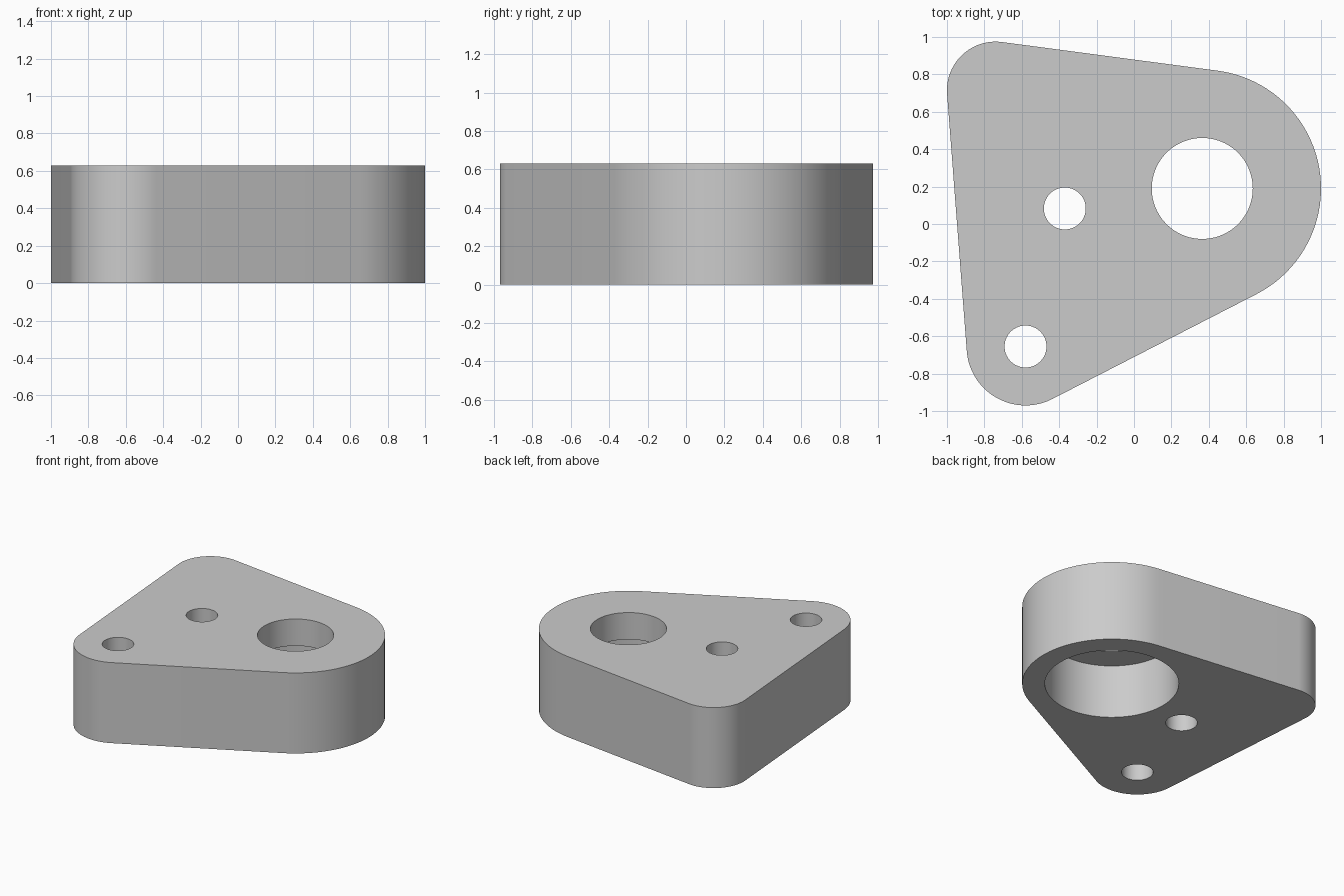
import bpy
import bmesh
from math import acos, atan2, cos, sin, pi, radians
from mathutils import Vector

cube = bpy.data.objects.get("Cube")
if cube:
    bpy.data.objects.remove(cube, do_unlink=True)

HEIGHT = 0.63
STEP = 0.42   # depth of the wide bore from below

grey = bpy.data.materials.new("plain_grey")
grey.use_nodes = True
colour = (0.6, 0.6, 0.6, 1)
grey.diffuse_color = colour
grey.node_tree.nodes["Principled BSDF"].inputs["Base Color"].default_value = colour


def prism(name, points, z0, z1):
    """Extrude a closed outline between two heights."""
    bm = bmesh.new()
    face = bm.faces.new([bm.verts.new((x, y, z0)) for x, y in points])
    top = bmesh.ops.extrude_face_region(bm, geom=[face])["geom"]
    bmesh.ops.translate(bm, vec=(0, 0, z1 - z0),
                        verts=[v for v in top if isinstance(v, bmesh.types.BMVert)])
    bmesh.ops.recalc_face_normals(bm, faces=bm.faces)
    mesh = bpy.data.meshes.new(name)
    bm.to_mesh(mesh)
    bm.free()
    mesh.materials.append(grey)
    obj = bpy.data.objects.new(name, mesh)
    bpy.context.collection.objects.link(obj)
    return obj


def arc(centre, radius, start, end, steps):
    return [(centre[0] + radius * cos(start + (end - start) * i / steps),
             centre[1] + radius * sin(start + (end - start) * i / steps))
            for i in range(steps + 1)]


def tangent_angle(a, b):
    """Direction of the outer tangent's normal between two corner circles."""
    d = Vector(b[0]) - Vector(a[0])
    return atan2(d.y, d.x) - acos((a[1] - b[1]) / d.length)


# Rounded corners, counter-clockwise, joined by straight tangent sides
corners = [((0.365, 0.19), 0.635), ((-0.74, 0.715), 0.26), ((-0.58, -0.655), 0.315)]
outline = []
for i, (centre, radius) in enumerate(corners):
    start = tangent_angle(corners[i - 1], corners[i])
    end = tangent_angle(corners[i], corners[(i + 1) % 3])
    outline += arc(centre, radius, start, start + (end - start) % (2 * pi), 40)
block = prism("mounting_block", outline, 0, HEIGHT)

# Two bolt holes, the main bore and the wider bore from below
holes = [("middle_bolt_hole", (-0.37, 0.083), 0.112, -0.1, 1),
         ("corner_bolt_hole", (-0.58, -0.655), 0.112, -0.1, 1),
         ("main_bore", (0.365, 0.19), 0.27, -0.1, 1),
         ("wide_lower_bore", (0.365, 0.19), 0.475, -0.1, STEP)]
bpy.context.view_layer.objects.active = block
for name, centre, radius, z0, z1 in holes:
    cutter = prism(name, arc(centre, radius, 0, 2 * pi, 96)[:-1], z0, z1)
    cutter.hide_render = True
    mod = block.modifiers.new(name, "BOOLEAN")
    mod.operation = "DIFFERENCE"
    mod.solver = "EXACT"
    mod.object = cutter
    bpy.ops.object.modifier_apply(modifier=mod.name)
    bpy.data.objects.remove(cutter, do_unlink=True)

bpy.ops.object.select_all(action="DESELECT")
block.select_set(True)
bpy.ops.object.shade_smooth_by_angle(angle=radians(30))
